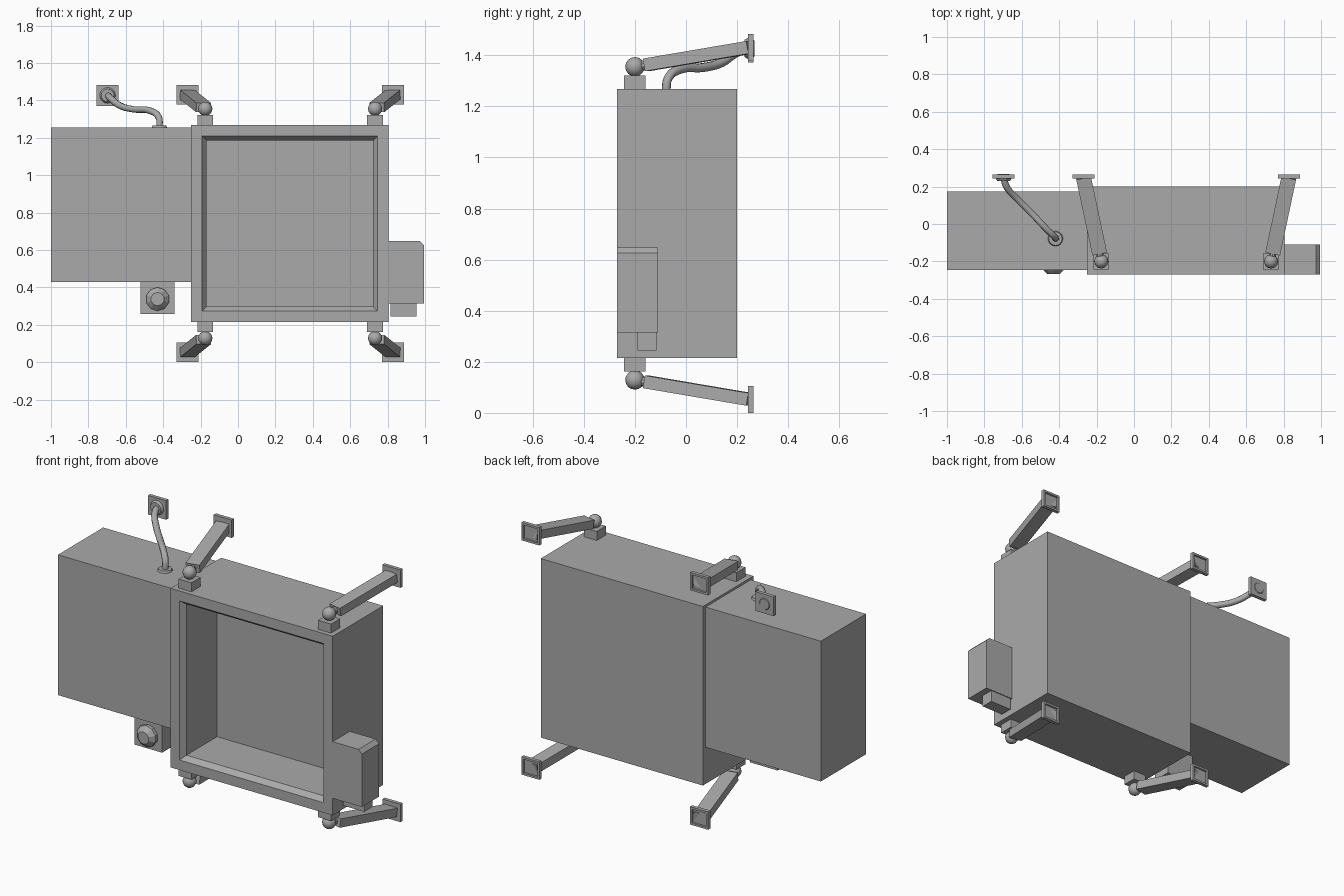
import bpy, bmesh, math
from mathutils import Vector, Matrix

cube = bpy.data.objects.get("Cube")
if cube:
    bpy.data.objects.remove(cube, do_unlink=True)

GREY = (0.4, 0.4, 0.4, 1)
grey = bpy.data.materials.new("plain_grey")
grey.use_nodes = True
grey.diffuse_color = GREY
grey.node_tree.nodes["Principled BSDF"].inputs["Base Color"].default_value = GREY


def finish(name, bm):
    bmesh.ops.recalc_face_normals(bm, faces=bm.faces)
    mesh = bpy.data.meshes.new(name)
    bm.to_mesh(mesh)
    bm.free()
    mesh.materials.append(grey)
    ob = bpy.data.objects.new(name, mesh)
    bpy.context.collection.objects.link(ob)
    return ob


def box_mesh(center, size, rotation=Matrix()):
    bm = bmesh.new()
    bmesh.ops.create_cube(bm, size=1, matrix=Matrix.Translation(center) @ rotation @ Matrix.Diagonal((*size, 1)))
    return bm


def span(x, y, z):
    # Box mesh from three (low, high) ranges
    return box_mesh([sum(r) / 2 for r in (x, y, z)], [r[1] - r[0] for r in (x, y, z)])


def facing(bm, direction):
    bm.normal_update()
    return max(bm.faces, key=lambda f: f.normal.dot(direction))


def sink(bm, face, direction, depth):
    new = bmesh.ops.extrude_discrete_faces(bm, faces=[face])["faces"][0]
    bmesh.ops.translate(bm, verts=new.verts, vec=direction * -depth)
    return new


def frustum(name, start, end, r1, r2, sides):
    # Cylinder or truncated cone between two points
    a, b = Vector(start), Vector(end)
    turn = (b - a).to_track_quat('Z', 'Y').to_matrix().to_4x4()
    bm = bmesh.new()
    bmesh.ops.create_cone(bm, cap_ends=True, segments=sides, radius1=r1, radius2=r2,
                          depth=(b - a).length, matrix=Matrix.Translation((a + b) / 2) @ turn)
    return finish(name, bm)


def smooth(ob):
    bpy.ops.object.select_all(action='DESELECT')
    ob.select_set(True)
    bpy.context.view_layer.objects.active = ob
    bpy.ops.object.shade_smooth_by_angle(angle=math.radians(35))


FRONT, BACK = Vector((0, -1, 0)), Vector((0, 1, 0))

# Main housing with a bevelled, sunken front opening
bm = span((-0.25, 0.805), (-0.27, 0.2), (0.215, 1.268))
face = facing(bm, FRONT)
bmesh.ops.inset_region(bm, faces=[face], thickness=0.083)
inner = sink(bm, face, FRONT, 0.03)
mid = inner.calc_center_median()
bmesh.ops.scale(bm, verts=inner.verts, vec=(0.95, 1, 0.95), space=Matrix.Translation(-mid))
sink(bm, inner, FRONT, 0.285)
finish("main_housing", bm)

# Side cabinet and the control block below it
finish("side_cabinet", span((-1, -0.25), (-0.245, 0.175), (0.43, 1.255)))
finish("control_block", span((-0.52, -0.34), (-0.22, -0.108), (0.258, 0.43)))
frustum("knob_base", (-0.43, -0.215, 0.338), (-0.43, -0.24, 0.338), 0.063, 0.063, 10)
frustum("knob_cap", (-0.43, -0.24, 0.338), (-0.43, -0.266, 0.338), 0.063, 0.036, 10)

# Junction box with one chamfered edge, and its plug
bm = span((0.805, 0.995), (-0.27, -0.11), (0.315, 0.648))
edge = max(bm.edges, key=lambda e: sum(v.co.x + v.co.z for v in e.verts))
bmesh.ops.bevel(bm, geom=[edge], offset=0.022, segments=1, affect='EDGES')
finish("junction_box", bm)
finish("junction_plug", span((0.815, 0.955), (-0.19, -0.115), (0.245, 0.32)))


def wall_plate(name, x, z, height):
    bm = box_mesh((x, 0.254, z), (0.117, 0.021, height))
    face = facing(bm, BACK)
    bmesh.ops.inset_region(bm, faces=[face], thickness=0.017)
    face = sink(bm, face, BACK, 0.012)
    bmesh.ops.inset_region(bm, faces=[face], thickness=0.012)
    finish(name, bm)


# Four ball-jointed mounting arms, mirrored about the housing centre
CX, CZ = 0.279, 0.742
for sx, side in ((-1, "right"), (1, "left")):
    for sz, level in ((-1, "lower"), (1, "upper")):
        tag = f"{level}_{side}"
        x = CX + sx * 0.454
        ball = Vector((x, -0.2, CZ + sz * 0.613))
        end = Vector((CX + sx * 0.549, 0.248, CZ + sz * 0.689))
        finish("joint_base_" + tag, box_mesh((x, -0.2, CZ + sz * 0.552), (0.084, 0.084, 0.054)))
        bm = bmesh.new()
        bmesh.ops.create_uvsphere(bm, u_segments=12, v_segments=8, radius=0.038, matrix=Matrix.Translation(ball))
        smooth(finish("joint_ball_" + tag, bm))
        way = (end - ball).normalized()
        start = ball + way * 0.045
        frustum("joint_neck_" + tag, ball, start + way * 0.01, 0.02, 0.02, 10)
        turn = way.to_track_quat('Y', 'Z').to_matrix().to_4x4()
        finish("arm_" + tag, box_mesh((start + end) / 2, (0.08, (end - start).length, 0.05), turn))
        wall_plate("wall_plate_" + tag, end.x, CZ + sz * 0.689, 0.105)

# Bent cable from the cabinet roof to its own wall plate
path = [(-0.42, -0.078, 1.25), (-0.424, -0.07, 1.31), (-0.47, -0.025, 1.345), (-0.555, 0.065, 1.352),
        (-0.63, 0.14, 1.372), (-0.682, 0.2, 1.412), (-0.697, 0.25, 1.43)]
curve = bpy.data.curves.new("cable", 'CURVE')
curve.dimensions = '3D'
curve.bevel_depth = 0.018
curve.bevel_resolution = 2
curve.resolution_u = 5
curve.use_fill_caps = True
spline = curve.splines.new('BEZIER')
spline.bezier_points.add(len(path) - 1)
for point, co in zip(spline.bezier_points, path):
    point.co = co
    point.handle_left_type = point.handle_right_type = 'AUTO'
curve.materials.append(grey)
bpy.context.collection.objects.link(bpy.data.objects.new("cable", curve))
frustum("cable_roof_flange", (-0.42, -0.078, 1.25), (-0.42, -0.078, 1.267), 0.042, 0.036, 16)
frustum("cable_wall_flange", (-0.697, 0.246, 1.427), (-0.697, 0.23, 1.427), 0.044, 0.034, 16)
finish("cable_wall_plate", box_mesh((-0.697, 0.254, 1.427), (0.117, 0.021, 0.112)))
frustum("cable_back_ring", (-0.697, 0.26, 1.427), (-0.697, 0.268, 1.427), 0.038, 0.03, 16)
